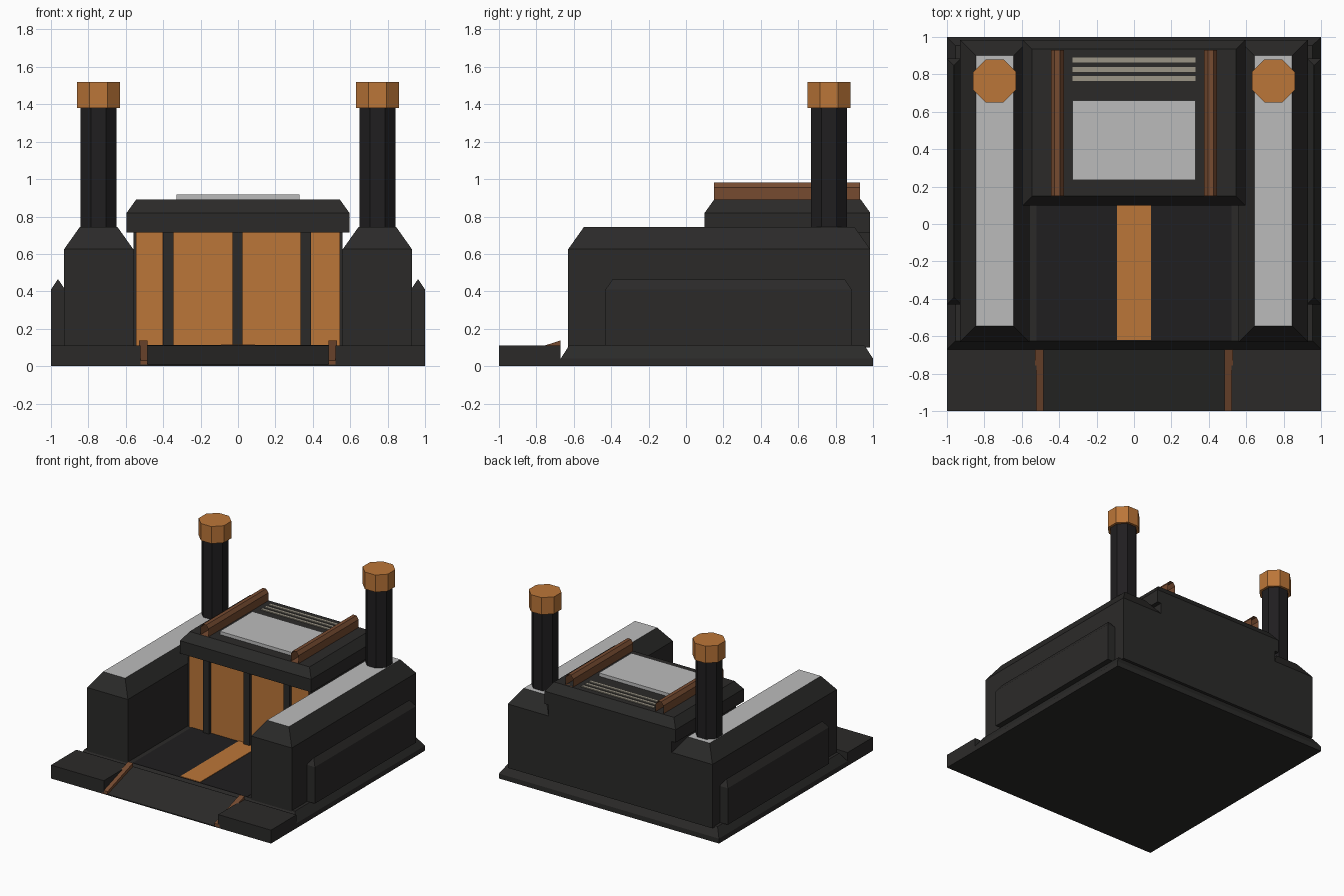
import bpy, bmesh, math

if "Cube" in bpy.data.objects:
    bpy.data.objects.remove(bpy.data.objects["Cube"])


def material(name, r, g, b):
    m = bpy.data.materials.new(name)
    m.diffuse_color = (r, g, b, 1)
    m.use_nodes = True
    m.node_tree.nodes["Principled BSDF"].inputs["Base Color"].default_value = m.diffuse_color
    return m


DARK = material("dark_metal", 0.024, 0.023, 0.022)
BLACK = material("black_metal", 0.014, 0.013, 0.014)
ORANGE = material("orange_panel", 0.50, 0.18, 0.04)
COPPER = material("copper", 0.18, 0.07, 0.03)
LIGHT = material("light_grey", 0.50, 0.50, 0.50)
BEIGE = material("beige_slat", 0.33, 0.30, 0.24)


def finish(name, bm, *mats):
    bmesh.ops.recalc_face_normals(bm, faces=bm.faces)
    me = bpy.data.meshes.new(name)
    bm.to_mesh(me)
    bm.free()
    ob = bpy.data.objects.new(name, me)
    bpy.context.collection.objects.link(ob)
    for m in mats:
        me.materials.append(m)
    return ob


def stack(name, rings, *mats):
    """Loft rectangles (x0, x1, y0, y1, z); the last material goes on the top."""
    bm = bmesh.new()
    loops = [[bm.verts.new(p) for p in ((a, c, z), (b, c, z), (b, d, z), (a, d, z))]
             for a, b, c, d, z in rings]
    bm.faces.new(loops[0][::-1])
    for lo, hi in zip(loops, loops[1:]):
        for i in range(4):
            j = (i + 1) % 4
            bm.faces.new((lo[i], lo[j], hi[j], hi[i]))
    bm.faces.new(loops[-1]).material_index = len(mats) - 1
    return finish(name, bm, *mats)


def box(name, x0, x1, y0, y1, z0, z1, mat):
    return stack(name, [(x0, x1, y0, y1, z0), (x0, x1, y0, y1, z1)], mat)


def chamfered(name, x0, x1, y0, y1, z0, zm, z1, inset, *mats):
    """Box whose top edges slope inward by inset above zm."""
    i = inset
    return stack(name, [(x0, x1, y0, y1, z0), (x0, x1, y0, y1, zm),
                        (x0 + i, x1 - i, y0 + i, y1 - i, z1)], *mats)


def prism(name, points, vec, mat, caps=True):
    """Extrude a 3D outline along a vector."""
    bm = bmesh.new()
    a = [bm.verts.new(p) for p in points]
    b = [bm.verts.new([p[k] + vec[k] for k in range(3)]) for p in points]
    n = len(a)
    for i in range(n):
        j = (i + 1) % n
        bm.faces.new((a[i], a[j], b[j], b[i]))
    if caps:
        bm.faces.new(a[::-1])
        bm.faces.new(b)
    return finish(name, bm, mat)


def octagon(name, x, y, apothem, z0, z1, mat):
    r = apothem / math.cos(math.pi / 8)
    pts = [(x + r * math.cos((k + 0.5) * math.pi / 4),
            y + r * math.sin((k + 0.5) * math.pi / 4), z0) for k in range(8)]
    return prism(name, pts, (0, 0, z1 - z0), mat)


def span(s, a, b):
    return sorted((s * a, s * b))


# Base, entrance floor and floor stripe
chamfered("base", -1, 1, -0.67, 1, 0, 0.04, 0.11, 0.045, DARK)
box("floor", -0.52, 0.52, -0.625, 0.14, 0.10, 0.113, BLACK)
box("floor_stripe", -0.09, 0.09, -0.62, 0.14, 0.10, 0.117, ORANGE)

# Entrance ramp
prism("ramp", [(-0.52, -1, 0), (-0.52, -0.67, 0), (-0.52, -0.67, 0.11), (-0.52, -1, 0.008)],
      (1.04, 0, 0), DARK)

# Mirrored parts
for side, s in (("left", -1), ("right", 1)):
    x0, x1 = span(s, 0.52, 1)
    box(side + "_front_pad", x0, x1, -1, -0.67, 0, 0.11, DARK)
    x0, x1 = span(s, 0.485, 0.53)
    prism(side + "_ramp_rail", [(x0, -1, 0), (x0, -0.67, 0.03), (x0, -0.67, 0.138), (x0, -1, 0.03)],
          (x1 - x0, 0, 0), COPPER)
    x0, x1 = span(s, 0.56, 0.93)
    chamfered(side + "_wing", x0, x1, -0.63, 0.985, 0.10, 0.625, 0.745, 0.085, DARK, LIGHT)
    x0, x1 = span(s, 0.925, 1)
    chamfered(side + "_side_panel", x0, x1, -0.43, 0.885, 0.11, 0.41, 0.463, 0.036, DARK)
    octagon(side + "_chimney", s * 0.745, 0.765, 0.096, 0.70, 1.38, BLACK)
    octagon(side + "_chimney_cap", s * 0.745, 0.765, 0.115, 1.38, 1.52, ORANGE)
    # Roof rail is an open-ended chamfered channel
    prism(side + "_roof_rail",
          [(s * x, 0.15, z) for x, z in ((0.375, 0.89), (0.375, 0.955), (0.395, 0.983),
                                         (0.425, 0.983), (0.445, 0.955), (0.445, 0.89))],
          (0, 0.78, 0), COPPER, caps=False)

# Central hall with door panels and pillars
box("hall", -0.56, 0.56, 0.15, 0.985, 0.10, 0.72, DARK)
for i, (a, b) in enumerate(((-0.545, -0.40), (-0.345, -0.03), (0.025, 0.335), (0.39, 0.545))):
    box(f"door_panel_{i + 1}", a, b, 0.14, 0.16, 0.11, 0.717, ORANGE)
for i, x in enumerate((-0.372, -0.002, 0.362)):
    box(f"door_pillar_{i + 1}", x - 0.027, x + 0.027, 0.115, 0.16, 0.11, 0.717, DARK)

# Roof, roof slab and vent slats
chamfered("roof", -0.595, 0.595, 0.10, 0.985, 0.715, 0.82, 0.89, 0.05, DARK)
box("roof_slab", -0.33, 0.33, 0.235, 0.66, 0.88, 0.917, LIGHT)
for i, y in enumerate((0.777, 0.827, 0.877)):
    box(f"vent_slat_{i + 1}", -0.33, 0.33, y - 0.013, y + 0.013, 0.88, 0.897, BEIGE)
